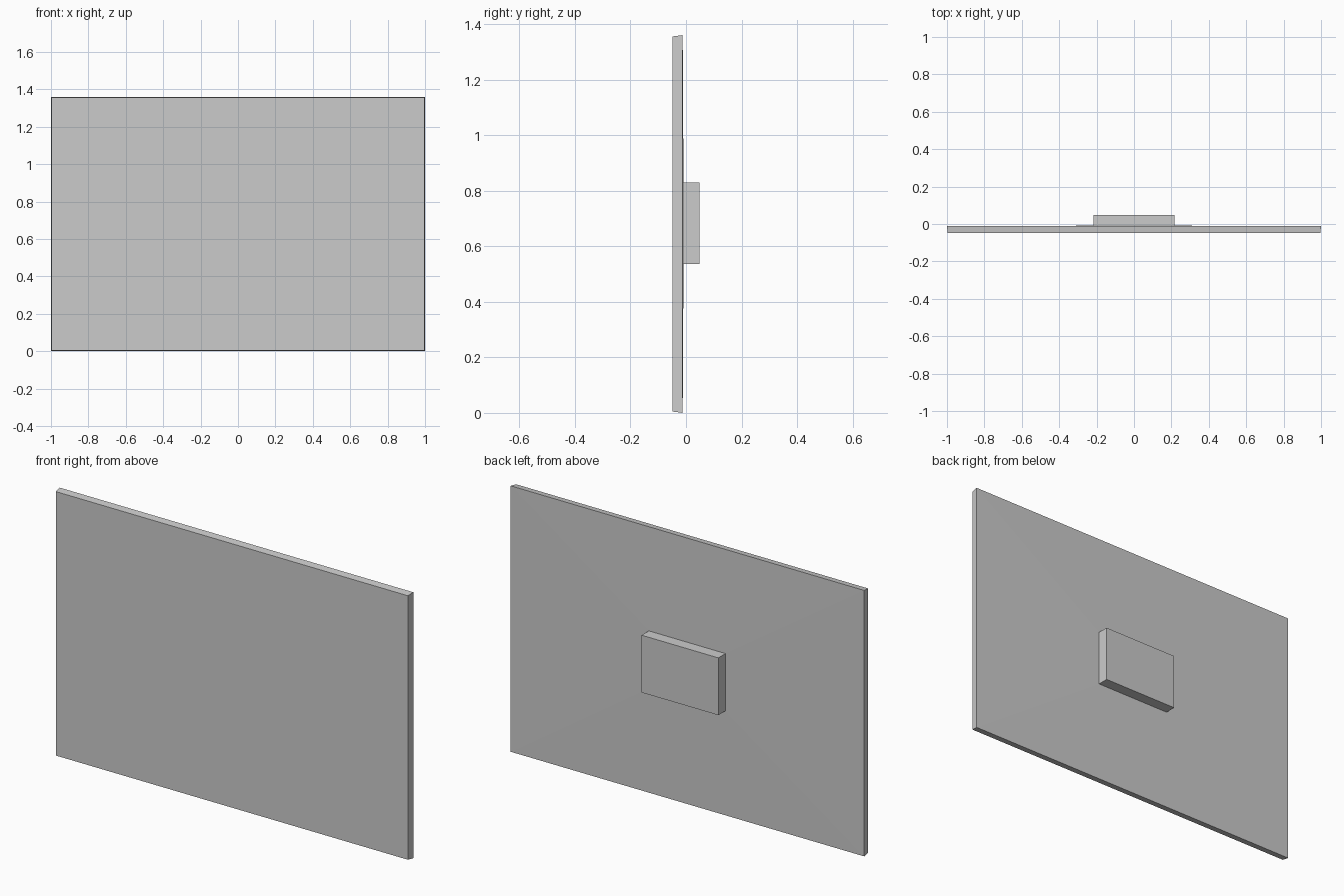
import bpy, bmesh

if "Cube" in bpy.data.objects:
    bpy.data.objects.remove(bpy.data.objects["Cube"])


def ring(bm, half_width, z0, z1, y):
    """Rectangle of four vertices in the xz plane at depth y."""
    return [bm.verts.new((x, y, z)) for x, z in
            ((-half_width, z0), (half_width, z0), (half_width, z1), (-half_width, z1))]


def loft(name, sections):
    """Closed solid through a series of rectangles, front to back."""
    bm = bmesh.new()
    rings = [ring(bm, *s) for s in sections]
    bm.faces.new(rings[0])
    bm.faces.new(rings[-1])
    for a, b in zip(rings, rings[1:]):
        for i in range(4):
            j = (i + 1) % 4
            bm.faces.new((a[i], a[j], b[j], b[i]))
    bmesh.ops.recalc_face_normals(bm, faces=bm.faces)
    mesh = bpy.data.meshes.new(name)
    bm.to_mesh(mesh)
    bm.free()
    obj = bpy.data.objects.new(name, mesh)
    bpy.context.collection.objects.link(obj)
    return obj


# Thin panel with slightly tapered rim, shallow raised back, and mounting block
loft("panel_with_back_block", [
    (0.996, 0.005, 1.355, -0.049),
    (1.0, 0.0, 1.36, -0.012),
    (0.217, 0.536, 0.829, -0.009),
    (0.217, 0.536, 0.829, 0.049),
])
